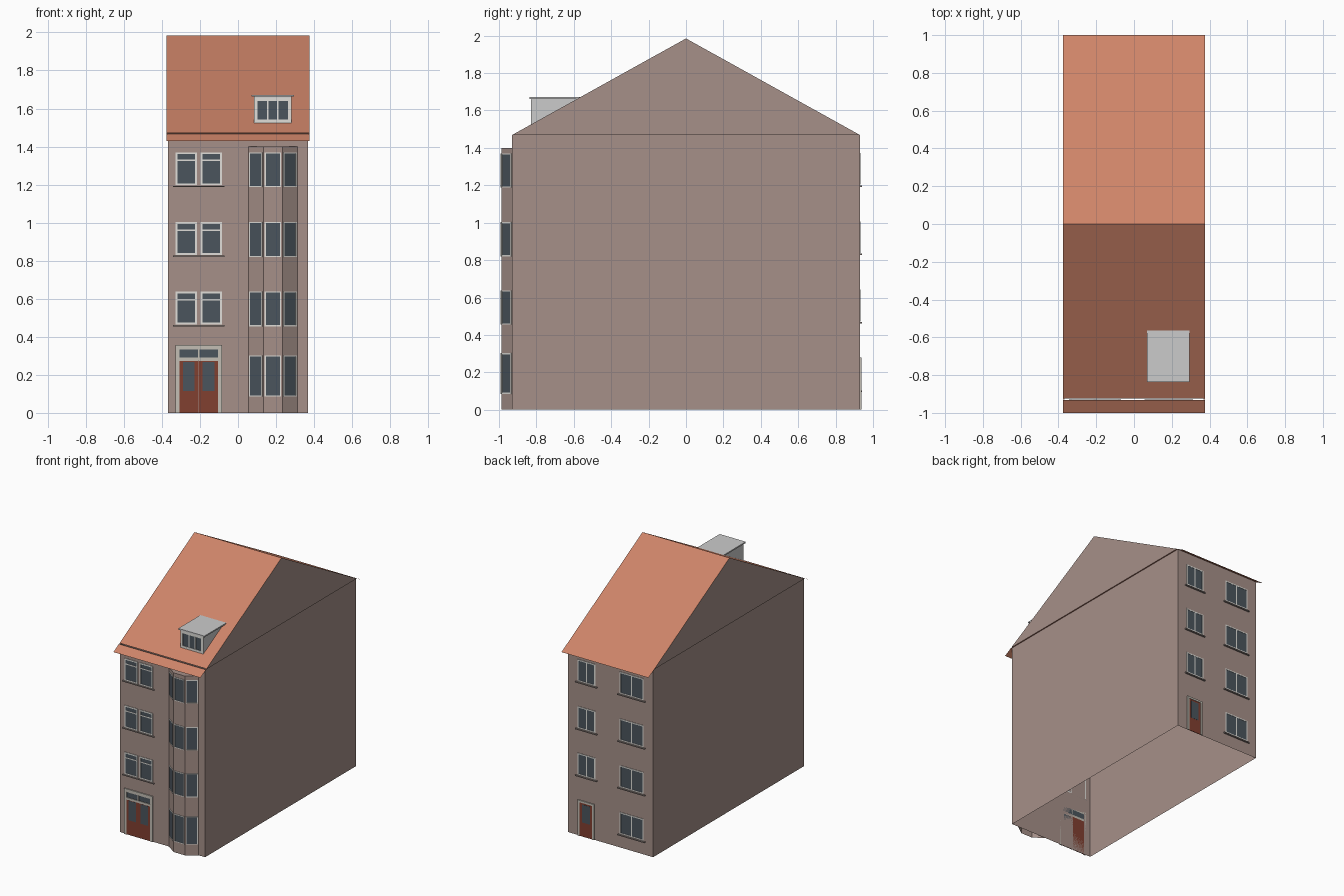
import bpy, bmesh
from math import pi, atan2, hypot
from mathutils import Matrix, Vector

if "Cube" in bpy.data.objects:
    bpy.data.objects.remove(bpy.data.objects["Cube"])


def material(name, r, g, b):
    m = bpy.data.materials.new(name)
    m.diffuse_color = (r, g, b, 1)
    m.use_nodes = True
    m.node_tree.nodes["Principled BSDF"].inputs["Base Color"].default_value = m.diffuse_color
    return m


WALL = material("render", 0.38, 0.28, 0.25)
ROOF = material("roof_tile", 0.62, 0.23, 0.14)
GLASS = material("glass", 0.07, 0.09, 0.11)
TRIM = material("trim", 0.75, 0.74, 0.70)
STONE = material("stone", 0.30, 0.25, 0.23)
CASING = material("door_casing", 0.55, 0.52, 0.46)
DOOR = material("door_wood", 0.22, 0.05, 0.03)


def mesh_object(name, bm, mat=None):
    me = bpy.data.meshes.new(name)
    bm.to_mesh(me)
    bm.free()
    ob = bpy.data.objects.new(name, me)
    bpy.context.collection.objects.link(ob)
    if mat:
        me.materials.append(mat)
    return ob


def polys(name, faces, mat=None):
    bm = bmesh.new()
    for f in faces:
        bm.faces.new([bm.verts.new(p) for p in f])
    bmesh.ops.remove_doubles(bm, verts=bm.verts, dist=1e-5)
    return mesh_object(name, bm, mat)


def boxes(name, items, mat, M=Matrix()):
    """Boxes on a wall plane: (x0, x1, z0, z1, outward depth)."""
    bm = bmesh.new()
    for x0, x1, z0, z1, d in items:
        S = Matrix.Diagonal((x1 - x0, d, z1 - z0, 1))
        T = Matrix.Translation(((x0 + x1) / 2, -d / 2, (z0 + z1) / 2))
        bmesh.ops.create_cube(bm, size=1, matrix=M @ T @ S)
    return mesh_object(name, bm, mat)


def border(x0, x1, z0, z1, t, d):
    return [(x0, x0 + t, z0, z1, d), (x1 - t, x1, z0, z1, d),
            (x0 + t, x1 - t, z0, z0 + t, d), (x0 + t, x1 - t, z1 - t, z1, d)]


def window(name, x0, x1, z0, z1, M, t=0.01, mullions=0, transom=0):
    bars = border(x0, x1, z0, z1, t, 0.004)
    for i in range(mullions):
        c = x0 + (x1 - x0) * (i + 1) / (mullions + 1)
        bars.append((c - t / 2, c + t / 2, z0 + t, z1 - t, 0.004))
    if transom:
        bars.append((x0 + t, x1 - t, z1 - transom - .004, z1 - transom + .004, 0.004))
    boxes(name + "_frame", bars, TRIM, M)
    boxes(name + "_glass", [(x0 + t, x1 - t, z0 + t, z1 - t, 0.002)], GLASS, M)


W, D, EAVE, RIDGE = 0.367, 0.93, 1.46, 1.985
RW, OUT, LOW = 0.376, 1.0, 1.43          # roof half width, eave reach, eave height
slope = (RIDGE - LOW) / OUT
EAVE = RIDGE - slope * D
FRONT = Matrix.Translation((0, -D, 0))
BACK = Matrix.Translation((0, D, 0)) @ Matrix.Rotation(pi, 4, 'Z')

# walls: shell open at the bottom
c = [(-W, -D), (W, -D), (W, D), (-W, D)]
polys("walls", [[(*c[i], 0), (*c[(i + 1) % 4], 0), (*c[(i + 1) % 4], EAVE), (*c[i], EAVE)]
                for i in range(4)], WALL)

# gables, standing slightly proud of the side walls
polys("gables", [[(s * RW, -s * D, EAVE), (s * RW, s * D, EAVE), (s * RW, 0, RIDGE)]
                 for s in (-1, 1)], WALL)
polys("gable_soffits", [[(s * W, -s * D, EAVE), (s * W, s * D, EAVE),
                         (s * RW, s * D, EAVE), (s * RW, -s * D, EAVE)]
                        for s in (-1, 1)], ROOF)


# roof: thin sheets, with a narrow slot above the front eave
def sheet(ya, yb):
    za, zb = RIDGE - slope * abs(ya), RIDGE - slope * abs(yb)
    return [(-RW, ya, za), (RW, ya, za), (RW, yb, zb), (-RW, yb, zb)]


polys("roof", [sheet(-0.925, 0), sheet(0, OUT)], ROOF)
polys("front_eave", [sheet(-OUT, -0.933)], ROOF)

# front windows in pairs with sills
for i, (z0, z1) in enumerate([(0.465, 0.638), (0.83, 1.003), (1.197, 1.37)]):
    for side, x0 in (("left", -0.328), ("right", -0.197)):
        window(f"front_window_{side}_{i}", x0, x0 + 0.113, z0, z1, FRONT, transom=0.042)
    boxes(f"front_sill_{i}", [(-0.343, -0.07, z0 - 0.01, z0 - 0.003, 0.01)], STONE, FRONT)

# front double door with fanlight
boxes("front_door_casing", [(-0.328, -0.308, 0, 0.356, 0.008), (-0.104, -0.084, 0, 0.356, 0.008),
                            (-0.308, -0.104, 0.332, 0.356, 0.008), (-0.308, -0.104, 0.273, 0.29, 0.008),
                            (-0.21, -0.202, 0.29, 0.332, 0.008)], CASING, FRONT)
boxes("front_door_leaves", [(-0.308, -0.2075, 0, 0.273, 0.004),
                            (-0.2045, -0.104, 0, 0.273, 0.004)], DOOR, FRONT)
boxes("front_door_glass", [(-0.29, -0.228, 0.115, 0.268, 0.005), (-0.186, -0.123, 0.115, 0.268, 0.005),
                           (-0.308, -0.104, 0.29, 0.332, 0.003)], GLASS, FRONT)

# bay with three faces
bay = [Vector((0.055, -D)), Vector((0.134, -0.987)), Vector((0.233, -0.987)), Vector((0.312, -D))]
BAY_TOP = 1.4
polys("bay", [[(*a, 0), (*b, 0), (*b, BAY_TOP), (*a, BAY_TOP)] for a, b in zip(bay, bay[1:])]
      + [[(*p, BAY_TOP) for p in bay]], WALL)
for n, (a, b) in enumerate(zip(bay, bay[1:])):
    mid, d = (a + b) / 2, b - a
    M = Matrix.Translation((*mid, 0)) @ Matrix.Rotation(atan2(d.y, d.x), 4, 'Z')
    h = hypot(d.x, d.y) / 2 - 0.006
    for i, (z0, z1) in enumerate([(0.085, 0.302), (0.455, 0.638), (0.82, 1.003), (1.187, 1.37)]):
        window(f"bay_window_{n}_{i}", -h, h, z0, z1, M, t=0.006)

# back windows, sills and door (local x is mirrored on the back)
for i, z in enumerate([0.107, 0.472, 0.837, 1.203]):
    top = z + 0.17
    window(f"back_wide_window_{i}", 0.08, 0.285, z, top, BACK, t=0.009, mullions=1)
    sills = [(0.065, 0.3, z - 0.011, z - 0.003, 0.012)]
    if i:
        window(f"back_narrow_window_{i}", -0.285, -0.13, z, top, BACK, t=0.009, mullions=1)
        sills.append((-0.3, -0.115, z - 0.011, z - 0.003, 0.012))
    boxes(f"back_sill_{i}", sills, STONE, BACK)
boxes("back_door_casing", [(-0.28, -0.265, 0, 0.278, 0.008), (-0.155, -0.14, 0, 0.278, 0.008),
                           (-0.265, -0.155, 0.263, 0.278, 0.008)], CASING, BACK)
boxes("back_door_leaf", [(-0.265, -0.155, 0, 0.263, 0.004)], DOOR, BACK)
boxes("back_door_glass", [(-0.245, -0.175, 0.11, 0.25, 0.005)], GLASS, BACK)

# dormer: front, wedge cheeks, flat top
X0, X1, YF, Z0, Z1 = 0.084, 0.281, -0.825, 1.525, 1.662
yb = -(RIDGE - Z1) / slope
zf = RIDGE + slope * YF
polys("dormer_body", [[(X0, YF, Z0), (X1, YF, Z0), (X1, YF, Z1), (X0, YF, Z1)]]
      + [[(x, YF, zf), (x, YF, Z1), (x, yb, Z1)] for x in (X0, X1)])
top = boxes("dormer_top", [(0.07, 0.295, Z1, Z1 + 0.01, 0.28)], None,
            Matrix.Translation((0, -0.557, 0)))
DM = Matrix.Translation((0, YF, 0))
boxes("dormer_glass", [(0.103, 0.264, 1.541, 1.642, 0.002)], GLASS, DM)
boxes("dormer_frame", border(X0, X1, Z0, Z1 - 0.004, 0.018, 0.005)
      + [(x - 0.004, x + 0.004, 1.541, 1.642, 0.004) for x in (0.157, 0.21)], TRIM, DM)
